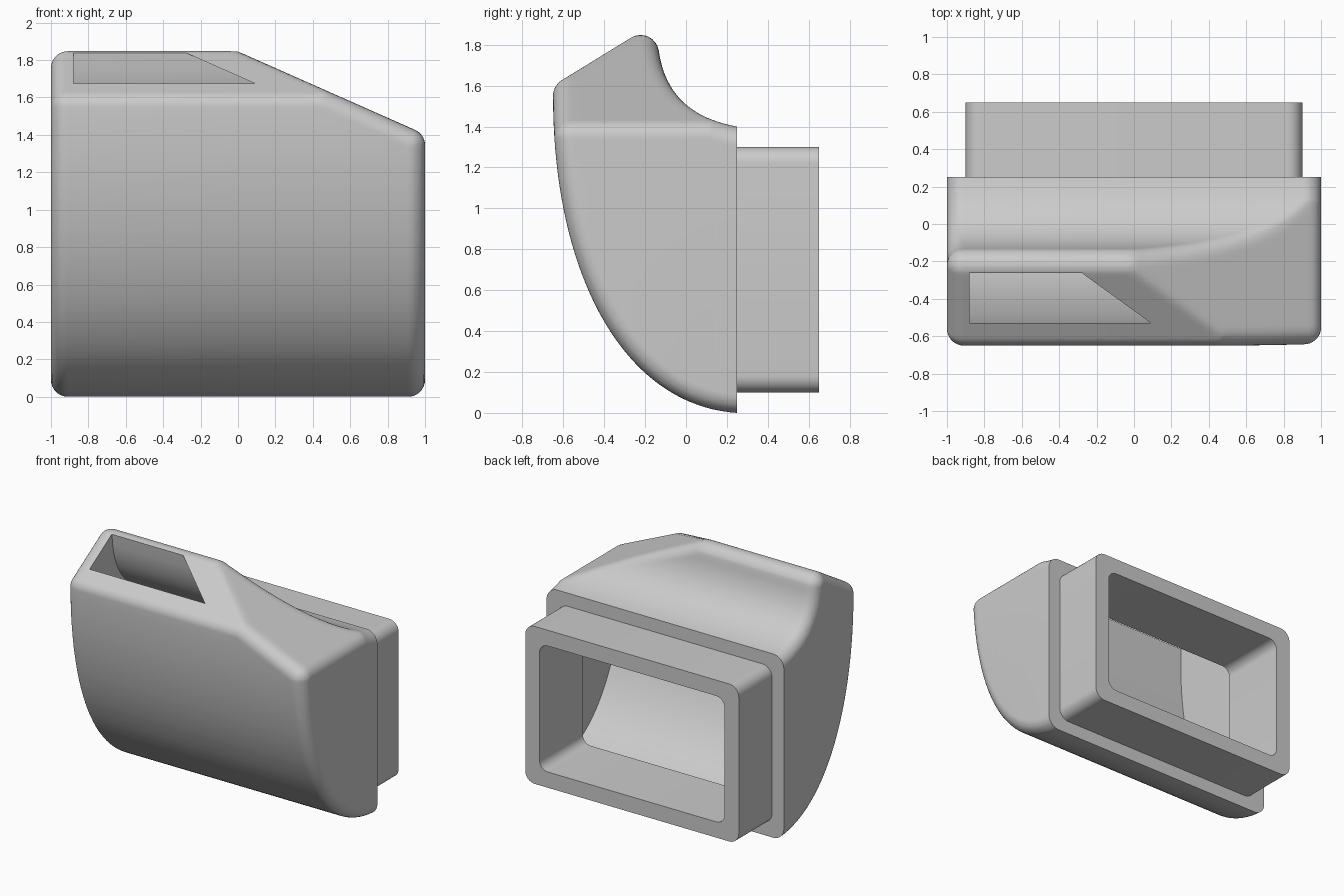
import bpy, bmesh
from math import sin, cos, pi, atan2, radians
from mathutils import Vector
from mathutils.bvhtree import BVHTree

if "Cube" in bpy.data.objects:
    bpy.data.objects.remove(bpy.data.objects["Cube"])

R = 0.09          # edge rounding
WALL = 0.12       # shell thickness
BACK = 0.25       # back plane of the hood
END = 0.65        # back end of the connector
SLOPE_N = Vector((0.443, 0, 1)).normalized()
SLOPE_P = Vector((0, 0, 1.846))

grey = bpy.data.materials.new("plain grey")
grey.use_nodes = True
grey.diffuse_color = (0.6, 0.6, 0.6, 1)
grey.node_tree.nodes["Principled BSDF"].inputs["Base Color"].default_value = grey.diffuse_color


def make_object(name, bm):
    bmesh.ops.recalc_face_normals(bm, faces=bm.faces[:])
    mesh = bpy.data.meshes.new(name)
    bm.to_mesh(mesh)
    bm.free()
    mesh.materials.append(grey)
    ob = bpy.data.objects.new(name, mesh)
    bpy.context.collection.objects.link(ob)
    return ob


def activate(ob):
    bpy.ops.object.select_all(action='DESELECT')
    ob.select_set(True)
    bpy.context.view_layer.objects.active = ob


def loft(loops, cyclic=True, caps=True, ring=False):
    """Skin a list of point loops with quads."""
    bm = bmesh.new()
    rows = [[bm.verts.new(p) for p in loop] for loop in loops]
    n = len(rows[0])
    pairs = list(zip(rows, rows[1:])) + ([(rows[-1], rows[0])] if ring else [])
    for a, b in pairs:
        for i in range(n if cyclic else n - 1):
            j = (i + 1) % n
            bm.faces.new((a[i], a[j], b[j], b[i]))
    if caps:
        bm.faces.new(rows[0])
        bm.faces.new(rows[-1])
    bmesh.ops.remove_doubles(bm, verts=bm.verts[:], dist=1e-5)
    return bm


def cut(bm, co, no, clear=True):
    """Slice with a plane; when clearing, close the opening."""
    res = bmesh.ops.bisect_plane(bm, geom=bm.verts[:] + bm.edges[:] + bm.faces[:],
                                 plane_co=co, plane_no=no, clear_outer=clear, dist=1e-5)
    if clear:
        rim = [e for e in res["geom_cut"]
               if isinstance(e, bmesh.types.BMEdge) and e.is_boundary]
        bmesh.ops.edgeloop_fill(bm, edges=rim)


def prism(profile, half, inset):
    """Side profile extruded across x, with its right shoulder sloped off."""
    clean = [p for i, p in enumerate(profile)
             if (Vector(p) - Vector(profile[i - 1])).length > 1e-4]
    bm = loft([[(x, y, z) for y, z in clean] for x in (-half, half)])
    cut(bm, SLOPE_P - SLOPE_N * inset, SLOPE_N)
    return bm


def spread(a, b, n):
    return [a + (b - a) * i / n for i in range(n + 1)]


# --- side profile: (inset point, outward normal) pairs ---
FRONT = [Vector(p) for p in ((-0.65, 1.55), (-0.65, 0.66), (-0.295, 0.035), (BACK, 0))]
SCOOP = [Vector(p) for p in ((-0.133, 1.77), (-0.097, 1.515), (0.08, 1.43), (BACK, 1.40))]


def inset_curve(ctrl, side, inset, steps):
    a, b, c, d = ctrl
    out = []
    for t in spread(0, 1, steps):
        u = 1 - t
        p = a * u**3 + b * 3 * u * u * t + c * 3 * u * t * t + d * t**3
        v = ((b - a) * u * u + (c - b) * 2 * u * t + (d - c) * t * t).normalized()
        n = Vector((v.y, -v.x)) * side
        out.append((p - n * inset, n))
    return out


def corner(c, a, b):
    return [(c, Vector((cos(t), sin(t)))) for t in spread(a, b, 8)]


front = inset_curve(FRONT, 1, R, 40)
scoop = inset_curve(SCOOP, -1, R, 26)
front_c, peak_c = front[0][0], scoop[0][0]
run = peak_c - front_c
tilt = atan2(run.x, -run.y)
n_scoop = scoop[0][1]
n_low, n_high = front[-1][1], scoop[-1][1]

outline = [(front[-1][0] + Vector((-n_low.y, n_low.x)) * 0.15, n_low)]
outline += front[::-1]
outline += corner(front_c, pi, tilt)
outline += corner(peak_c, tilt, atan2(n_scoop.y, n_scoop.x))
outline += scoop
outline += [(scoop[-1][0] + Vector((n_high.y, -n_high.x)) * 0.15, n_high)]

# --- hood: rounded extrusion ---
core = prism([tuple(p) for p, n in outline], 1 - R, R)
tree = BVHTree.FromBMesh(core)
core.free()

arc = spread(pi / 2, 0, 8)
stations = [(-(1 - R) - R * sin(a), R * cos(a)) for a in arc]
stations += [(-x, s) for x, s in reversed(stations)]
bm = loft([[(x, *(p + n * s)) for p, n in outline] for x, s in stations], cyclic=False)
cut(bm, SLOPE_P, SLOPE_N)

# finer faces around the sloped shoulder, then round its edges
for i in range(1, 50):
    cut(bm, (i * 0.02, 0, 0), (1, 0, 0), False)
for i in range(30):
    cut(bm, (0, -0.633 + i * 0.029, 0), (0, 1, 0), False)
for i in range(1, 8):
    cut(bm, SLOPE_P - SLOPE_N * i * 0.0153, SLOPE_N, False)
for v in bm.verts:
    c = tree.find_nearest(v.co)[0]
    v.co = c + (v.co - c).normalized() * R
cut(bm, (0, BACK, 0), (0, 1, 0))
hood = make_object("hood", bm)

# --- inner duct, open through the slanted top ---
duct = [tuple(p) for p, n in inset_curve(FRONT, 1, WALL, 40)]
duct += [tuple(p) for p, n in reversed(inset_curve(SCOOP, -1, WALL, 26))]
duct += [(-0.275, 1.95), (-0.275, 2.1), (-0.65 + WALL, 2.1)]
bm = prism(duct, 1 - WALL, WALL)
cut(bm, (0, BACK - WALL, 0), (0, 1, 0))
duct_cutter = make_object("duct_cutter", bm)


# --- rounded rectangular connector ---
def rounded_rect(y, w, h, r):
    pts = []
    for k, (sx, sz) in enumerate(((1, 1), (-1, 1), (-1, -1), (1, -1))):
        for t in spread(k * pi / 2, (k + 1) * pi / 2, 8):
            pts.append((sx * (w - r) + r * cos(t), y, 0.7 + sz * (h - r) + r * sin(t)))
    return pts


outer, inner = (0.9, 0.6, 0.08), (0.9 - WALL, 0.6 - WALL, 0.07)
port_cutter = make_object("port_cutter", loft([rounded_rect(y, *inner) for y in (0.09, 0.32)]))
connector = make_object("connector", loft(
    [rounded_rect(BACK, *outer), rounded_rect(END, *outer),
     rounded_rect(END, *inner), rounded_rect(BACK, *inner)], caps=False, ring=True))

# --- hollow the hood ---
for cutter in (duct_cutter, port_cutter):
    cutter.hide_render = True
    mod = hood.modifiers.new("hollow", 'BOOLEAN')
    mod.operation = 'DIFFERENCE'
    mod.solver = 'EXACT'
    mod.object = cutter
    activate(hood)
    bpy.ops.object.modifier_apply(modifier=mod.name)
    bpy.data.objects.remove(cutter)

for ob in (hood, connector):
    activate(ob)
    bpy.ops.object.shade_smooth_by_angle(angle=radians(28))
